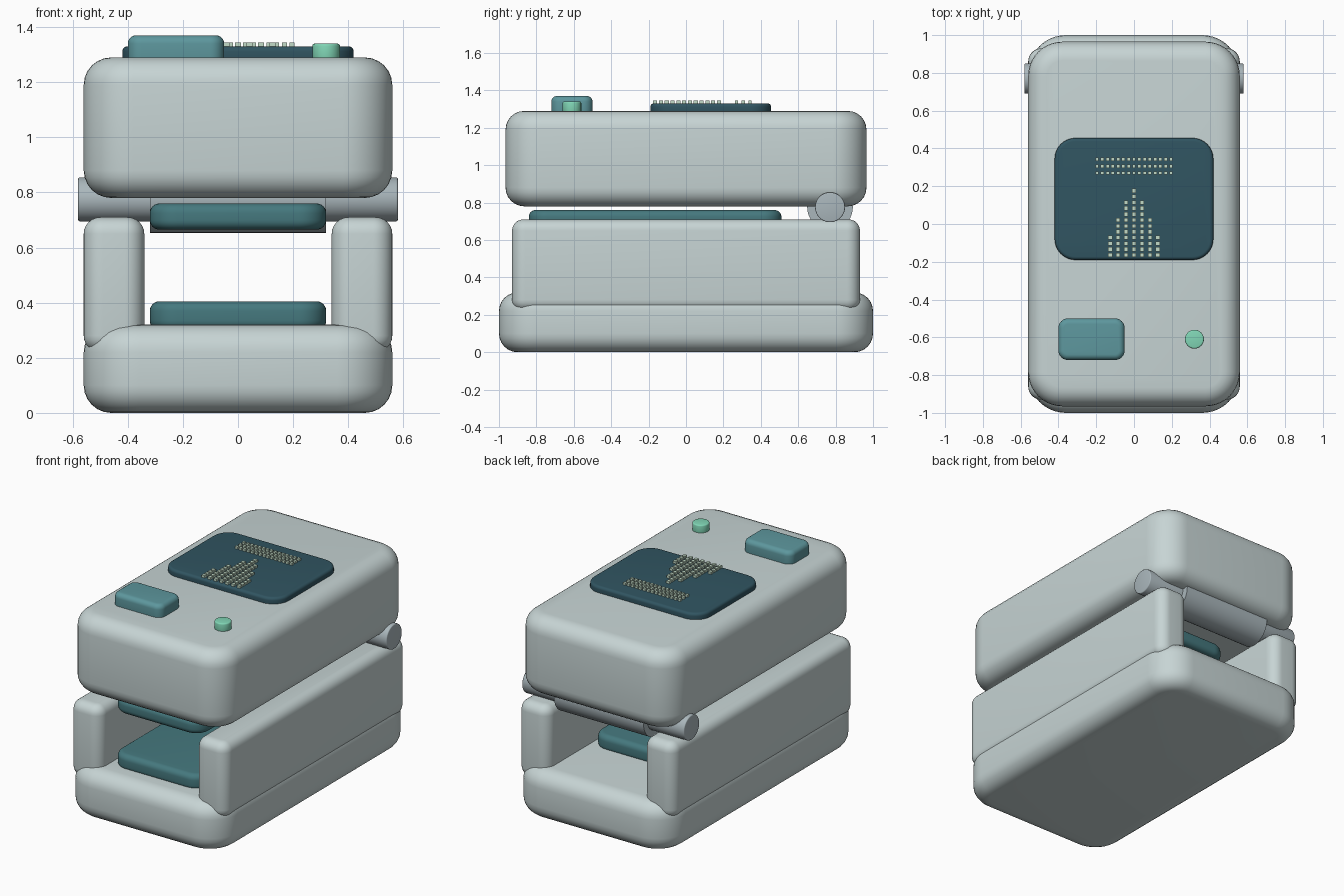
import bpy, bmesh, math
from mathutils import Matrix

if "Cube" in bpy.data.objects:
    bpy.data.objects.remove(bpy.data.objects["Cube"])


def material(name, rgb):
    m = bpy.data.materials.new(name)
    m.diffuse_color = (*rgb, 1)
    m.use_nodes = True
    m.node_tree.nodes["Principled BSDF"].inputs["Base Color"].default_value = m.diffuse_color
    return m


SHELL = material("shell", (0.57, 0.66, 0.66))
HINGE = material("hinge_grey", (0.40, 0.47, 0.50))
RUBBER = material("rubber", (0.06, 0.19, 0.21))
GLASS = material("glass", (0.03, 0.09, 0.12))
BUTTON = material("button_teal", (0.11, 0.31, 0.34))
LIGHT = material("light_green", (0.22, 0.68, 0.47))
PIXEL = material("pixel", (0.55, 0.72, 0.58))


def finish(bm, name, mat, smooth=True):
    bmesh.ops.recalc_face_normals(bm, faces=bm.faces)
    me = bpy.data.meshes.new(name)
    bm.to_mesh(me)
    bm.free()
    ob = bpy.data.objects.new(name, me)
    bpy.context.collection.objects.link(ob)
    me.materials.append(mat)
    if smooth:
        bpy.ops.object.select_all(action='DESELECT')
        ob.select_set(True)
        bpy.context.view_layer.objects.active = ob
        bpy.ops.object.shade_smooth_by_angle(angle=math.radians(35))
    return ob


def add_box(bm, x, y, z):
    size = [b - a for a, b in (x, y, z)]
    mid = [(a + b) / 2 for a, b in (x, y, z)]
    bmesh.ops.create_cube(bm, size=1, matrix=Matrix.Translation(mid) @ Matrix.Diagonal((*size, 1)))


def rounded_box(name, x, y, z, corner, rim, mat):
    """Box with vertical corners rounded first, then the top and bottom rims."""
    bm = bmesh.new()
    add_box(bm, x, y, z)
    upright = [e for e in bm.edges if abs(e.verts[0].co.z - e.verts[1].co.z) > 1e-4]
    bmesh.ops.bevel(bm, geom=upright, offset=corner, segments=10, profile=0.5, affect='EDGES')
    rims = [e for e in bm.edges if abs(e.verts[0].co.z - e.verts[1].co.z) < 1e-4]
    bmesh.ops.bevel(bm, geom=rims, offset=rim, segments=6, profile=0.5, affect='EDGES')
    return finish(bm, name, mat)


def cylinder(name, centre, radius, length, axis, edge, mat):
    bm = bmesh.new()
    turn = Matrix.Rotation(math.pi / 2, 4, 'Y') if axis == 'X' else Matrix()
    bmesh.ops.create_cone(bm, cap_ends=True, segments=40, radius1=radius, radius2=radius,
                          depth=length, matrix=Matrix.Translation(centre) @ turn)
    if edge:
        caps = {e for f in bm.faces if len(f.verts) > 4 for e in f.edges}
        bmesh.ops.bevel(bm, geom=list(caps), offset=edge, segments=3, profile=0.5, affect='EDGES')
    return finish(bm, name, mat)


# Lower and upper housings
rounded_box("lower_housing", (-0.56, 0.56), (-1, 1), (0, 0.32), 0.2, 0.1, SHELL)
rounded_box("upper_housing", (-0.56, 0.56), (-0.965, 0.965), (0.78, 1.29), 0.18, 0.1, SHELL)

# Side walls of the finger channel
for side, x in (("left", (-0.56, -0.34)), ("right", (0.34, 0.56))):
    rounded_box(side + "_side_wall", x, (-0.93, 0.93), (0.22, 0.71), 0.07, 0.06, SHELL)

# Finger pads
for level, z in (("lower", (0.30, 0.405)), ("upper", (0.665, 0.76))):
    rounded_box(level + "_finger_pad", (-0.32, 0.32), (-0.84, 0.51), z, 0.1, 0.035, RUBBER)

# Hinge: thick barrel with a thinner pin sticking out at each end
cylinder("hinge_barrel", (0, 0.77, 0.775), 0.122, 0.64, 'X', 0, HINGE)
cylinder("hinge_pin", (0, 0.77, 0.775), 0.08, 1.16, 'X', 0.006, HINGE)

# Display, power button and status light
rounded_box("display", (-0.42, 0.42), (-0.19, 0.455), (1.27, 1.33), 0.11, 0.018, GLASS)
rounded_box("power_button", (-0.40, -0.05), (-0.72, -0.50), (1.26, 1.37), 0.05, 0.03, BUTTON)
cylinder("status_light", (0.32, -0.61, 1.31), 0.05, 0.06, 'Z', 0.008, LIGHT)

# Readout dots: a plain level row above a symmetric bar graph
bm = bmesh.new()


def dot(x, y, s):
    add_box(bm, (x - s / 2, x + s / 2), (y - s / 2, y + s / 2), (1.328, 1.345))


for i in range(15):
    for j in range(3):
        dot((i - 7) * 0.028, 0.27 + j * 0.036, 0.018)
for i, height in enumerate((4, 7, 10, 12, 10, 7, 4)):
    for j in range(height):
        dot((i - 3) * 0.042, -0.165 + j * 0.031, 0.022)
finish(bm, "readout_dots", PIXEL, smooth=False)
